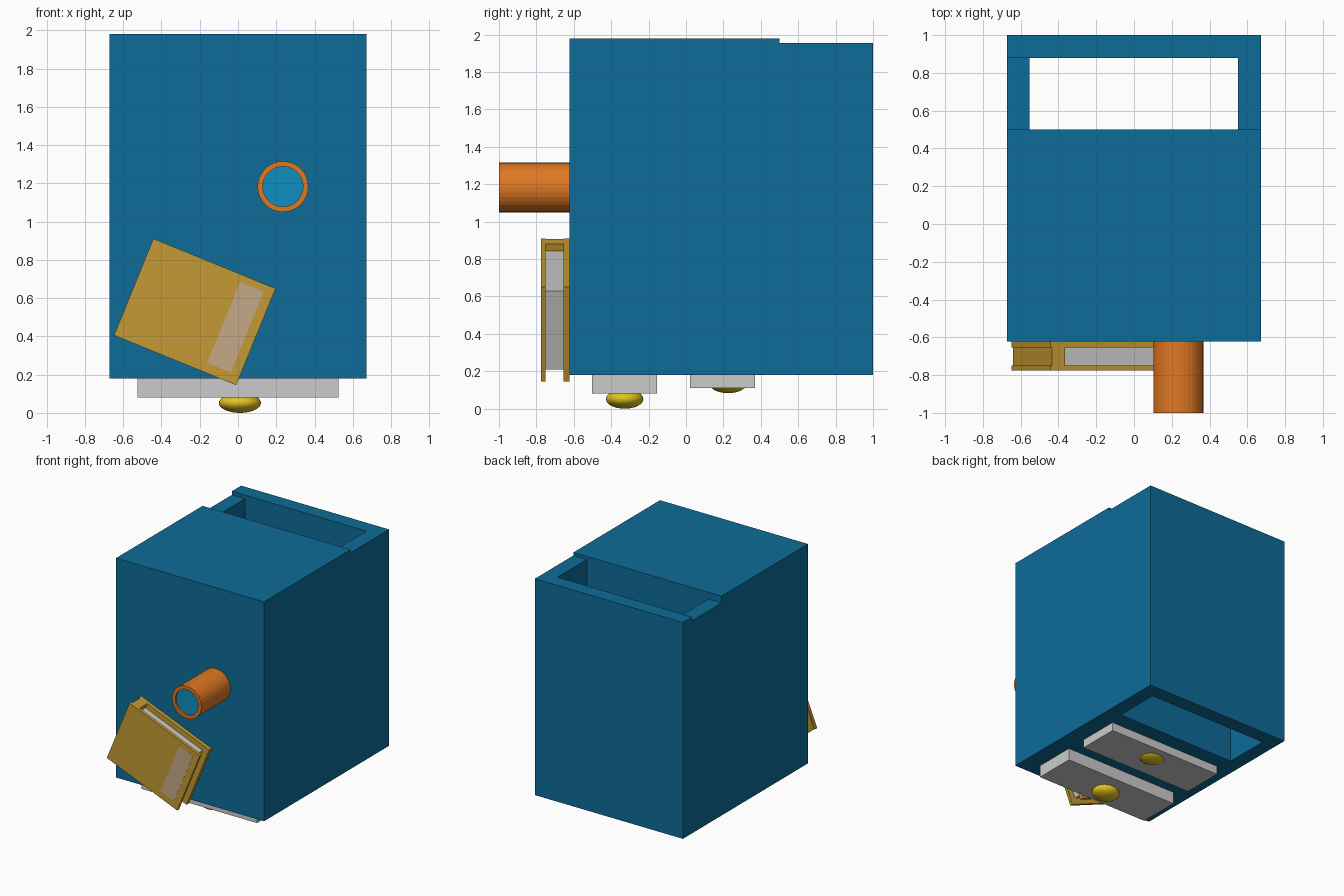
import bpy, math
from mathutils import Matrix, Vector

if "Cube" in bpy.data.objects:
    bpy.data.objects.remove(bpy.data.objects["Cube"])


def material(name, rgb):
    m = bpy.data.materials.new(name)
    lin = [((c / 255 + 0.055) / 1.055) ** 2.4 if c > 10 else c / 255 / 12.92 for c in rgb]
    m.diffuse_color = (*lin, 1)
    m.use_nodes = True
    m.node_tree.nodes["Principled BSDF"].inputs["Base Color"].default_value = m.diffuse_color
    return m


BLUE = material("body_blue", (13, 108, 152))
LENS = material("lens_blue", (15, 143, 191))
ORANGE = material("pipe_orange", (224, 120, 35))
GOLD = material("cover_gold", (196, 154, 52))
PALE = material("pale_tan", (197, 168, 134))
YELLOW = material("knob_yellow", (225, 195, 30))


def finish(name, mat):
    o = bpy.context.object
    o.name = name
    if mat:
        o.data.materials.append(mat)
    return o


def box(name, x, y, z, mat=None):
    """Box from (min, max) ranges on each axis."""
    bpy.ops.mesh.primitive_cube_add(size=1)
    o = finish(name, mat)
    size = Vector([r[1] - r[0] for r in (x, y, z)])
    mid = Vector([(r[0] + r[1]) / 2 for r in (x, y, z)])
    o.data.transform(Matrix.Translation(mid) @ Matrix.Diagonal((*size, 1)))
    return o


# Body: solid front block, then walls around a slot open at top and bottom
box("body_block", (-.672, .672), (-.622, .5), (.18, 1.98), BLUE)
box("back_wall", (-.672, .672), (.88, 1), (.18, 1.955), BLUE)
box("left_wall", (-.672, -.553), (.5, .88), (.18, 1.925), BLUE)
box("right_wall", (.55, .672), (.5, .88), (.18, 1.955), BLUE)

# Foot slabs, each with a flattened round knob below
for n, y, bottom, knob_z in (("front", -.328, .08, .052), ("rear", .195, .11, .135)):
    box(n + "_foot", (-.525, .525), (y - .174, y + .174), (bottom, .18))
    ky = y if n == "front" else .225
    bpy.ops.mesh.primitive_uv_sphere_add(segments=32, ring_count=16, radius=1,
                                         location=(.01, ky, knob_z))
    knob = finish(n + "_knob", YELLOW)
    knob.scale = (.11, .1, .052)
    bpy.ops.object.shade_smooth()

# Pipe: ring profile swept round the y axis, with a lens near its mouth
N = 32
profile = [(.133, -.61), (.133, -1), (.105, -1), (.105, -.61)]
verts, faces = [], []
for i in range(N):
    a = 2 * math.pi * i / N
    verts += [(r * math.cos(a), y, r * math.sin(a)) for r, y in profile]
    for k in range(4):
        j, k2 = (i + 1) % N, (k + 1) % 4
        faces.append((i * 4 + k, i * 4 + k2, j * 4 + k2, j * 4 + k))
mesh = bpy.data.meshes.new("pipe")
mesh.from_pydata(verts, [], faces)
mesh.materials.append(ORANGE)
pipe = bpy.data.objects.new("pipe", mesh)
pipe.location = (.235, 0, 1.183)
bpy.context.collection.objects.link(pipe)

bpy.ops.mesh.primitive_cylinder_add(vertices=N, radius=.105, depth=.02,
                                    location=(.235, -.975, 1.183),
                                    rotation=(math.pi / 2, 0, 0))
finish("lens", LENS)

# Tilted book on the front: two covers, spine, pages and a flush pale panel
H, W = (-.273, .273), (-.345, .345)
book = [
    box("book_front_cover", W, (-.775, -.75), H, GOLD),
    box("book_back_cover", W, (-.655, -.622), H, GOLD),
    box("book_spine", (-.335, -.263), (-.75, -.655), H, GOLD),
    box("book_pages", (-.263, .297), (-.75, -.655), (-.222, .232)),
    box("book_panel", (.16, .294), (-.776, -.774), (-.222, .234), PALE),
]
for part in book:
    part.rotation_euler = (0, math.radians(22.2), 0)
    part.location = (-.226, 0, .528)
